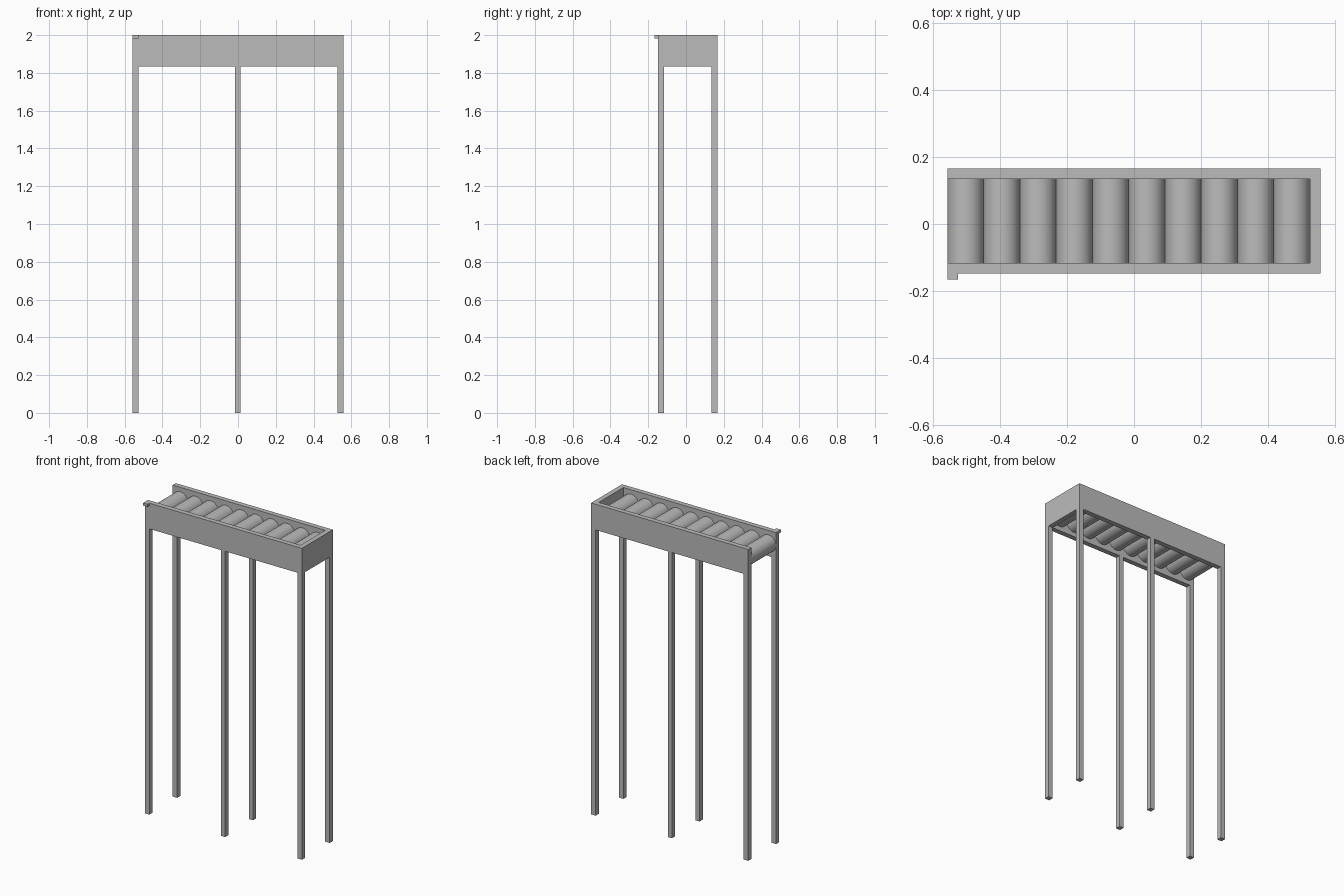
import bpy
import math

cube = bpy.data.objects.get("Cube")
if cube:
    bpy.data.objects.remove(cube, do_unlink=True)

# Single plain metal colour
grey = bpy.data.materials.new("plain grey")
grey.use_nodes = True
GREY = (0.5, 0.5, 0.5, 1)
grey.diffuse_color = GREY
grey.node_tree.nodes["Principled BSDF"].inputs["Base Color"].default_value = GREY

# Overall frame limits
X0, X1 = -0.558, 0.558
Y0, Y1 = -0.148, 0.166
BOTTOM, TOP = 1.835, 2.0
T = 0.032


def box(name, x, y, z):
    """Box spanning the given (low, high) ranges."""
    spans = (x, y, z)
    bpy.ops.mesh.primitive_cube_add(size=1, location=[(a + b) / 2 for a, b in spans])
    obj = bpy.context.object
    obj.name = name
    obj.scale = [b - a for a, b in spans]
    bpy.ops.object.transform_apply(location=False, rotation=False, scale=True)
    obj.data.materials.append(grey)
    return obj


# Side rails and closed end plate; the other end stays open
box("front_rail", (X0, X1), (Y0, Y0 + T), (BOTTOM, TOP))
box("back_rail", (X0, X1), (Y1 - T, Y1), (BOTTOM, TOP))
box("end_plate", (X1 - T, X1), (Y0 + T, Y1 - T), (BOTTOM, TOP))

# Small tab on the open end of the front rail
box("corner_tab", (X0, X0 + T), (Y0 - 0.018, Y0), (TOP - 0.017, TOP))

# Three pairs of legs
leg_spans = {
    "right": (X0, X0 + T),
    "middle": (-0.016, 0.013),
    "left": (X1 - T, X1),
}
for side, span in leg_spans.items():
    box(f"front_{side}_leg", span, (Y0, Y0 + T), (0, BOTTOM))
    box(f"back_{side}_leg", span, (Y1 - T, Y1), (0, BOTTOM))

# Row of touching rollers between the rails
COUNT = 10
pitch = (X1 - T - X0) / COUNT
for i in range(COUNT):
    bpy.ops.mesh.primitive_cylinder_add(
        vertices=48,
        radius=pitch / 2,
        depth=Y1 - Y0 - 2 * T,
        location=(X0 + pitch * (i + 0.5), (Y0 + Y1) / 2, (BOTTOM + TOP) / 2),
        rotation=(math.pi / 2, 0, 0),
    )
    roller = bpy.context.object
    roller.name = f"roller_{i + 1}"
    roller.data.materials.append(grey)
    bpy.ops.object.shade_smooth_by_angle()
